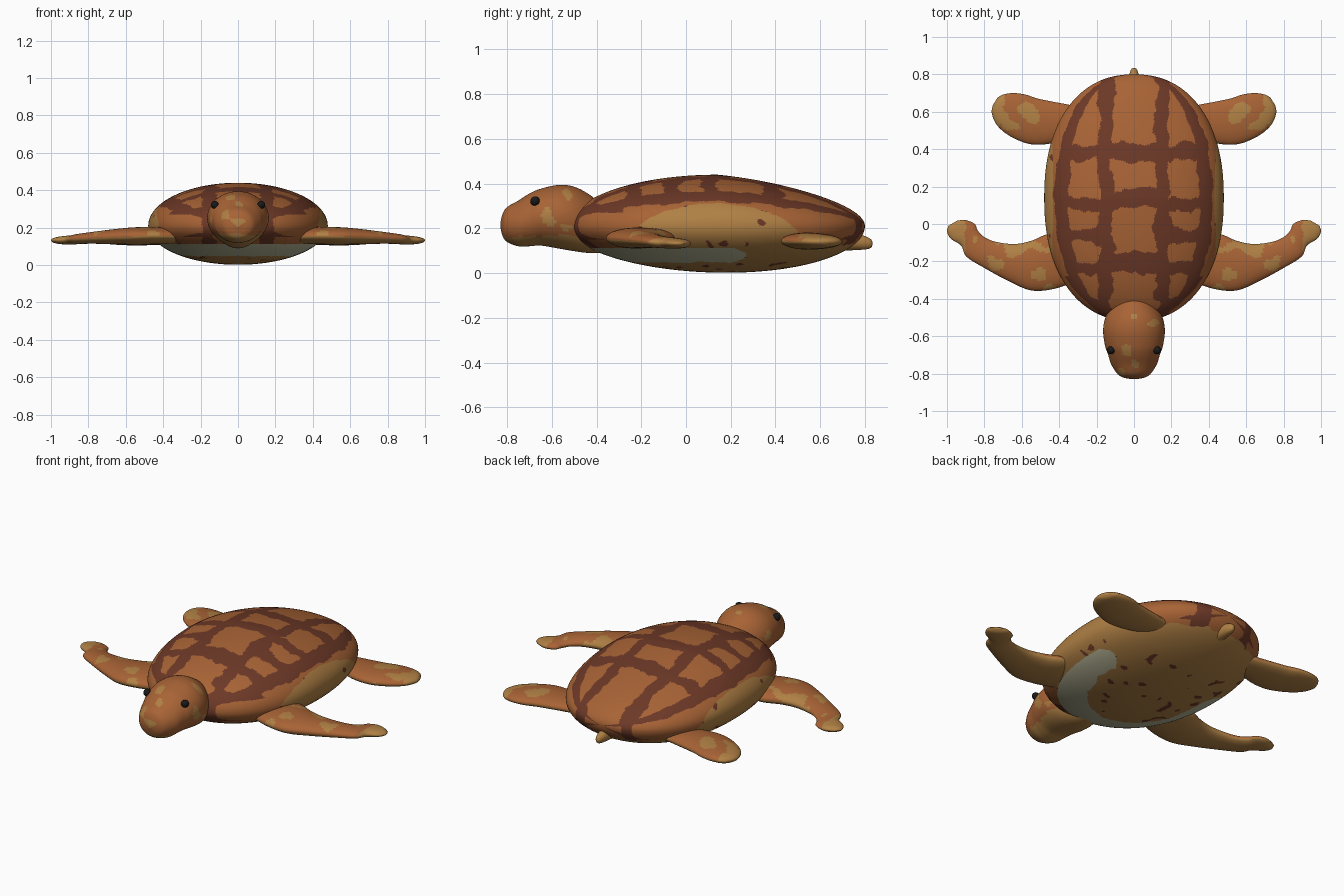
import bpy, bmesh, math
from mathutils import Vector, noise

if "Cube" in bpy.data.objects:
    bpy.data.objects.remove(bpy.data.objects["Cube"])


def material(name, rgb):
    m = bpy.data.materials.new(name)
    m.diffuse_color = (*rgb, 1)
    m.use_nodes = True
    m.node_tree.nodes["Principled BSDF"].inputs["Base Color"].default_value = m.diffuse_color
    return m


MATS = [material("orange brown", (0.39, 0.125, 0.036)),
        material("dark brown", (0.15, 0.040, 0.020)),
        material("tan", (0.43, 0.215, 0.058)),
        material("cream", (0.50, 0.48, 0.32)),
        material("eye black", (0.010, 0.010, 0.011))]
ORANGE, DARK, TAN, CREAM, BLACK = range(5)


def wob(c, scale, seed=0.0):
    return noise.noise(Vector((c.x * scale + seed, c.y * scale - seed, c.z * scale + 3.7)))


def finish(bm, name, rule):
    bmesh.ops.recalc_face_normals(bm, faces=bm.faces[:])
    bm.normal_update()
    for f in bm.faces:
        f.smooth = True
        f.material_index = rule(f.calc_center_median(), f.normal)
    me = bpy.data.meshes.new(name)
    bm.to_mesh(me)
    bm.free()
    for m in MATS:
        me.materials.append(m)
    ob = bpy.data.objects.new(name, me)
    bpy.context.collection.objects.link(ob)
    return ob


def spline(pts, sub):
    """Catmull-Rom samples through tuples of numbers."""
    p = [pts[0]] + list(pts) + [pts[-1]]
    out = []
    for i in range(1, len(p) - 2):
        for k in range(sub):
            t = k / sub
            out.append([0.5 * (2 * b + (c - a) * t + (2 * a - 5 * b + 4 * c - d) * t * t
                               + (3 * b - a - 3 * c + d) * t ** 3)
                        for a, b, c, d in zip(p[i - 1], p[i], p[i + 1], p[i + 2])])
    return out + [list(pts[-1])]


def loft(name, stations, rule, sub=8, seg=56, side=1):
    """Elliptical sections spanning (ax, ay)-(bx, by) at height z, half thickness r."""
    bm = bmesh.new()
    rings = []
    for ax, ay, bx, by, z, r in spline(stations, sub):
        ring = []
        for k in range(seg):
            a = 2 * math.pi * k / seg
            w = 0.5 + 0.5 * math.cos(a)
            ring.append(bm.verts.new((side * (ax + (bx - ax) * w), ay + (by - ay) * w,
                                      z + r * math.sin(a))))
        rings.append(ring)
    for r0, r1 in zip(rings, rings[1:]):
        for k in range(seg):
            j = (k + 1) % seg
            bm.faces.new((r0[k], r0[j], r1[j], r1[k]))
    bm.faces.new(rings[0])
    bm.faces.new(rings[-1])
    return finish(bm, name, rule)


# Shell: egg-shaped body
CY, LY, WX = 0.14, 0.66, 0.48


def half_width(t):
    return WX * max(0.0, 1 - min(1, abs(t)) ** 2.25) ** (1 / 2.25)


def shell_rule(c, n):
    w = 0.028 * wob(c, 9) + 0.016 * wob(c, 24, 5)
    ax, y, z = abs(c.x), c.y, c.z
    # cream rim round the front of the belly, tan belly and flanks
    if 0.048 + w * 0.2 < z < 0.112 and y < 0.27 - 6 * (z - 0.08) ** 2 / 0.1:
        return CREAM
    spot = wob(c, 17, 9) > 0.47
    if z < 0.13 + w * 0.5 and (y > -0.25 or z < 0.112):
        return DARK if spot and y < 0.45 else TAN
    if ((y - 0.13) / 0.38) ** 2 + ((z - 0.14) / 0.17) ** 2 < 1 + 3 * w:
        return DARK if spot else TAN
    # dark bands between the shell plates
    hw = half_width((y - CY) / LY) + 0.001
    if abs(ax - 0.152 + w) < 0.037 + 0.3 * w:
        return DARK
    if z > 0.15 and abs(ax / hw - 0.80 + 1.4 * w) < 0.075:
        return DARK
    rows = (0.38, 0.13, -0.21) if ax < 0.15 else (0.38, 0.11, -0.06, -0.24)
    half = 0.05 if ax < 0.15 else 0.036
    if ax < 0.8 * hw and any(abs(y - r + 1.2 * w) < half for r in rows):
        return DARK
    if y < -0.28 and 0.27 < z < 0.31 + w:
        return DARK
    return ORANGE


bm = bmesh.new()
bmesh.ops.create_icosphere(bm, subdivisions=7, radius=1)
for v in bm.verts:
    x, t, z = v.co
    s = math.sqrt(max(1e-6, 1 - t * t))
    x *= half_width(t) / s
    z *= 0.23 * (1 - 0.27 * max(0, t)) if z > 0 else 0.208 * (1 + 0.06 * t)
    v.co = (x, CY + LY * t, 0.21 + z)
finish(bm, "shell", shell_rule)


# Head and neck
def head_rule(c, n):
    if c.z < 0.165 + 0.02 * wob(c, 8) and n.z < 0.1:
        return TAN
    return TAN if wob(c, 12, 2) > 0.36 else ORANGE


HEAD = [(-0.83, .215, .012, .012), (-0.82, .215, .05, .06), (-0.80, .217, .078, .09),
        (-0.75, .222, .102, .122), (-0.70, .238, .118, .138), (-0.65, .250, .127, .155),
        (-0.57, .252, .142, .165), (-0.50, .242, .144, .153), (-0.43, .220, .130, .120),
        (-0.36, .195, .100, .090), (-0.25, .190, .050, .050)]
loft("head", [(-rx, y, rx, y, zc, rz) for y, zc, rz, rx in HEAD], head_rule)

# Tail stub
TAIL = [(0.70, .145, .045, .045), (0.78, .138, .034, .030), (0.81, .134, .027, .022),
        (0.828, .132, .018, .014), (0.835, .132, .004, .004)]
loft("tail", [(-rx, y, rx, y, zc, rz) for y, zc, rz, rx in TAIL], lambda c, n: TAN, seg=24)


# Flippers: orange above with tan patches, tan tips and undersides
def flipper_rule(tip):
    def rule(c, n):
        p = Vector((abs(c.x), c.y, 0))
        if n.z < -0.15 or p.x > tip + 0.04 * wob(p, 14):
            return TAN
        return TAN if wob(p, 11, 4) > 0.27 else ORANGE
    return rule


FRONT = [(.30, -.30, .32, -.08, .155, .040), (.42, -.345, .44, -.05, .157, .046),
         (.55, -.355, .55, -.09, .156, .046), (.68, -.30, .64, -.107, .152, .040),
         (.80, -.235, .74, -.095, .146, .032), (.895, -.175, .80, -.07, .140, .027),
         (.925, -.115, .835, -.035, .135, .025), (.978, -.08, .852, .0, .133, .023),
         (1.0, -.04, .90, .021, .132, .018), (.99, -.008, .945, .018, .132, .005)]
REAR = [(.26, .47, .26, .62, .145, .030), (.36, .455, .36, .640, .145, .034),
        (.46, .428, .44, .655, .144, .037), (.56, .428, .52, .672, .143, .038),
        (.66, .468, .58, .692, .142, .035), (.73, .525, .645, .70, .141, .029),
        (.76, .590, .70, .692, .140, .020), (.755, .635, .73, .675, .140, .006)]
for side, label in ((1, "left"), (-1, "right")):
    loft("front_flipper_" + label, FRONT, flipper_rule(0.90), side=side)
    loft("rear_flipper_" + label, REAR, flipper_rule(0.72), side=side)
    # Eye
    bm = bmesh.new()
    bmesh.ops.create_uvsphere(bm, u_segments=24, v_segments=16, radius=0.021)
    bmesh.ops.translate(bm, verts=bm.verts[:], vec=(side * 0.124, -0.675, 0.322))
    finish(bm, "eye_" + label, lambda c, n: BLACK)
